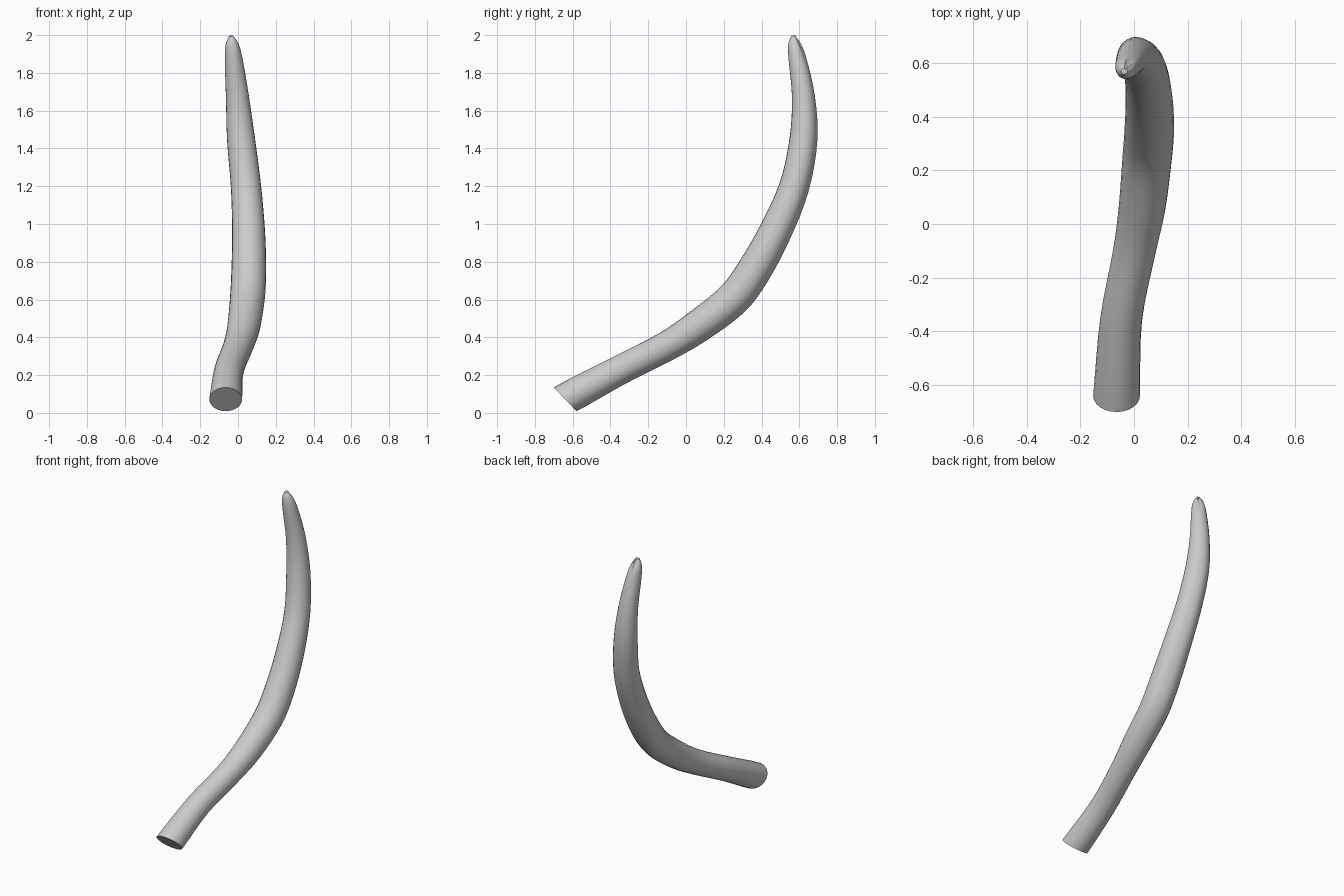
import bpy, bmesh, math
from mathutils import Vector

cube = bpy.data.objects.get("Cube")
if cube:
    bpy.data.objects.remove(cube, do_unlink=True)

# Centre line with radius: x, y, z, r
PATH = [
    (-0.065, -0.640, 0.072, 0.087),
    (-0.048, -0.357, 0.223, 0.078),
    (0.000, -0.108, 0.350, 0.079),
    (0.030, 0.061, 0.456, 0.087),
    (0.049, 0.246, 0.600, 0.092),
    (0.057, 0.357, 0.748, 0.092),
    (0.056, 0.474, 0.960, 0.087),
    (0.042, 0.574, 1.200, 0.080),
    (0.016, 0.622, 1.448, 0.074),
    (-0.003, 0.622, 1.671, 0.061),
    (-0.023, 0.590, 1.873, 0.047),
    (-0.032, 0.574, 1.952, 0.034),
    (-0.036, 0.568, 1.995, 0.012),
]
SIDES, STEPS = 24, 4


def spline(points, steps):
    """Catmull-Rom samples through the points."""
    p = [Vector(q) for q in points]
    p = [2 * p[0] - p[1]] + p + [2 * p[-1] - p[-2]]
    out = []
    for i in range(1, len(p) - 2):
        a, b, c, d = p[i - 1:i + 3]
        for s in range(steps):
            t = s / steps
            out.append(0.5 * (2 * b + (c - a) * t + (2 * a - 5 * b + 4 * c - d) * t * t
                              + (3 * b - a - 3 * c + d) * t ** 3))
    return out + [p[-2]]


samples = spline(PATH, STEPS)
centres = [s.to_3d() for s in samples]
bm = bmesh.new()
rings = []
for i, (c, s) in enumerate(zip(centres, samples)):
    tangent = (centres[min(i + 1, len(centres) - 1)] - centres[max(i - 1, 0)]).normalized()
    if i == 0:
        tangent = Vector((0, 0.72, 0.69))          # slanted root cut
    side = Vector((1, 0, 0))
    side = (side - tangent * side.dot(tangent)).normalized()
    inner = side.cross(tangent).normalized()       # points away from the curve's hollow
    h = c.z / 2
    ring = []
    for k in range(SIDES):
        a = 2 * math.pi * k / SIDES
        # Shallow groove on the hollow side, deepest near the tip
        off = math.atan2(math.sin(a - math.radians(65)), math.cos(a - math.radians(65)))
        depth = 0.06 * math.sin(math.pi * min(1, h)) + 0.35 * max(0, (h - 0.92) / 0.08)
        r = s[3] * (1 - depth * math.exp(-(off / 0.3) ** 2))
        d = side * math.cos(a) - inner * math.sin(a)
        ring.append(bm.verts.new(c + d * r))
    rings.append(ring)

# Skin between rings, root cap and tip cap
for lo, hi in zip(rings, rings[1:]):
    for k in range(SIDES):
        n = (k + 1) % SIDES
        bm.faces.new((lo[k], lo[n], hi[n], hi[k]))
bm.faces.new(rings[0])
tip = bm.verts.new(centres[-1] + Vector((0, 0, 0.004)))
for k in range(SIDES):
    bm.faces.new((rings[-1][k], rings[-1][(k + 1) % SIDES], tip))
bmesh.ops.recalc_face_normals(bm, faces=bm.faces)

mesh = bpy.data.meshes.new("tusk")
bm.to_mesh(mesh)
bm.free()
tusk = bpy.data.objects.new("tusk", mesh)
bpy.context.collection.objects.link(tusk)

# Plain light grey
grey = bpy.data.materials.new("light grey")
grey.use_nodes = True
colour = (0.6, 0.6, 0.6, 1)
grey.diffuse_color = colour
grey.node_tree.nodes["Principled BSDF"].inputs["Base Color"].default_value = colour
mesh.materials.append(grey)

# Smooth sides with a crisp root edge
bpy.ops.object.select_all(action="DESELECT")
tusk.select_set(True)
bpy.context.view_layer.objects.active = tusk
bpy.ops.object.shade_smooth_by_angle(angle=math.radians(35))
